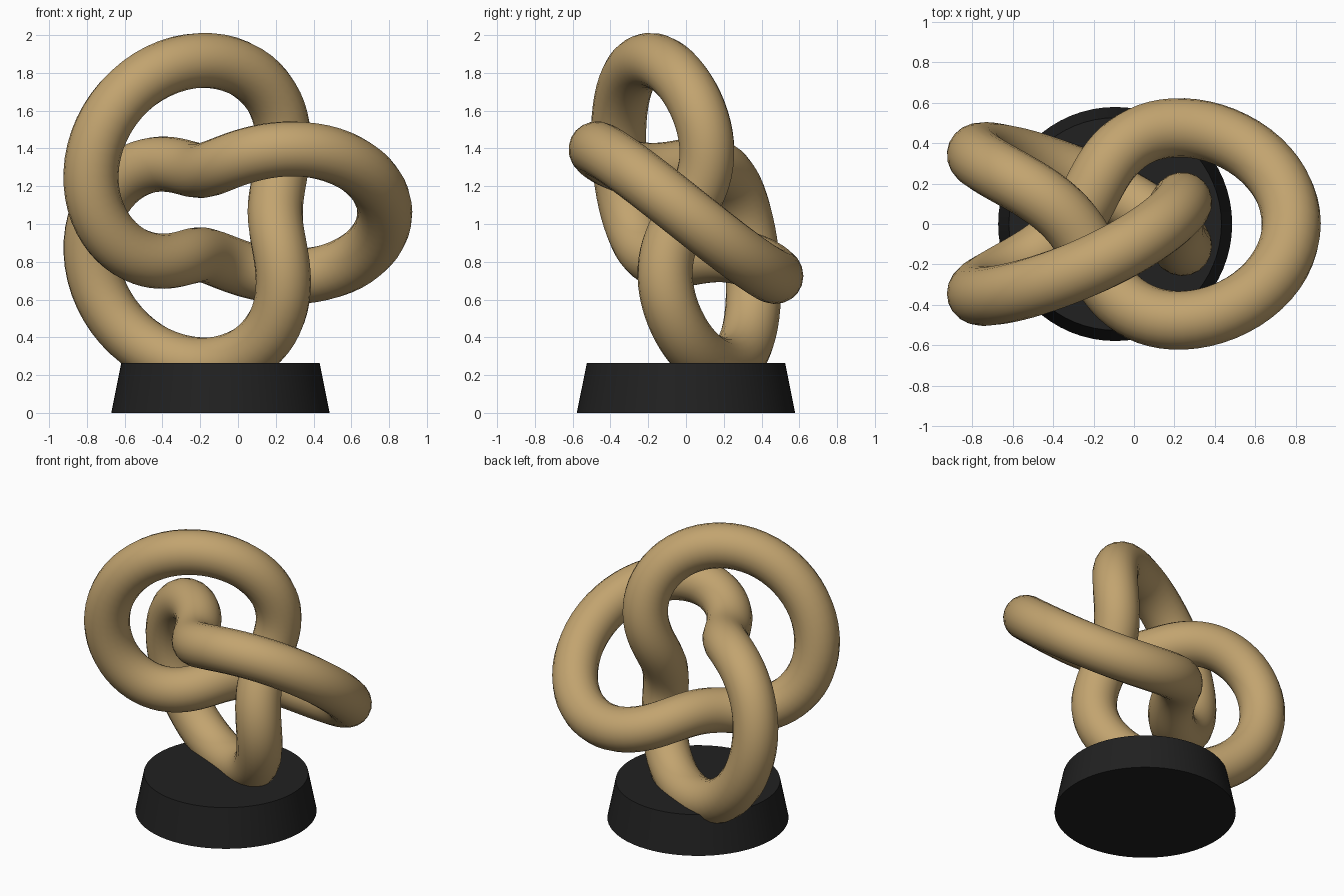
import bpy
from math import sin, cos, pi, radians

if "Cube" in bpy.data.objects:
    bpy.data.objects.remove(bpy.data.objects["Cube"])

# Shared dimensions
CENTRE_X, CENTRE_Z = -0.093, 1.06
MAJOR, MINOR, TUBE = 0.58, 0.29, 0.146
TILT = radians(25)


def material(name, colour):
    mat = bpy.data.materials.new(name)
    mat.diffuse_color = (*colour, 1)
    mat.use_nodes = True
    mat.node_tree.nodes["Principled BSDF"].inputs["Base Color"].default_value = mat.diffuse_color
    return mat


def knot_point(t):
    """Point on a three-lobed torus knot, tipped back about the x axis."""
    r = MAJOR + MINOR * cos(3 * t)
    u, v, w = r * cos(2 * t), r * sin(2 * t), MINOR * sin(3 * t)
    return (CENTRE_X + u,
            -(v * sin(TILT) + w * cos(TILT)),
            CENTRE_Z + v * cos(TILT) - w * sin(TILT))


# Knot: closed path swept with a round section
STEPS = 192
curve = bpy.data.curves.new("knot_path", 'CURVE')
curve.dimensions = '3D'
curve.bevel_depth = TUBE
curve.bevel_resolution = 8
spline = curve.splines.new('POLY')
spline.points.add(STEPS - 1)
for i, p in enumerate(spline.points):
    p.co = (*knot_point(2 * pi * i / STEPS), 1)
spline.use_cyclic_u = True
spline.use_smooth = True
knot = bpy.data.objects.new("knot", curve)
bpy.context.collection.objects.link(knot)
bpy.ops.object.select_all(action='DESELECT')
knot.select_set(True)
bpy.context.view_layer.objects.active = knot
bpy.ops.object.convert(target='MESH')
knot = bpy.context.object
knot.name = "knot"
knot.data.materials.clear()
knot.data.materials.append(material("tan", (0.54, 0.37, 0.16)))
bpy.ops.object.shade_smooth()

# Base: tapered round plinth holding the lowest lobe
bpy.ops.mesh.primitive_cone_add(vertices=64, radius1=0.578, radius2=0.525,
                                depth=0.265, location=(CENTRE_X, 0, 0.1325))
base = bpy.context.object
base.name = "base"
base.data.materials.append(material("black", (0.015, 0.015, 0.015)))
bpy.ops.object.shade_smooth_by_angle(angle=radians(30))
